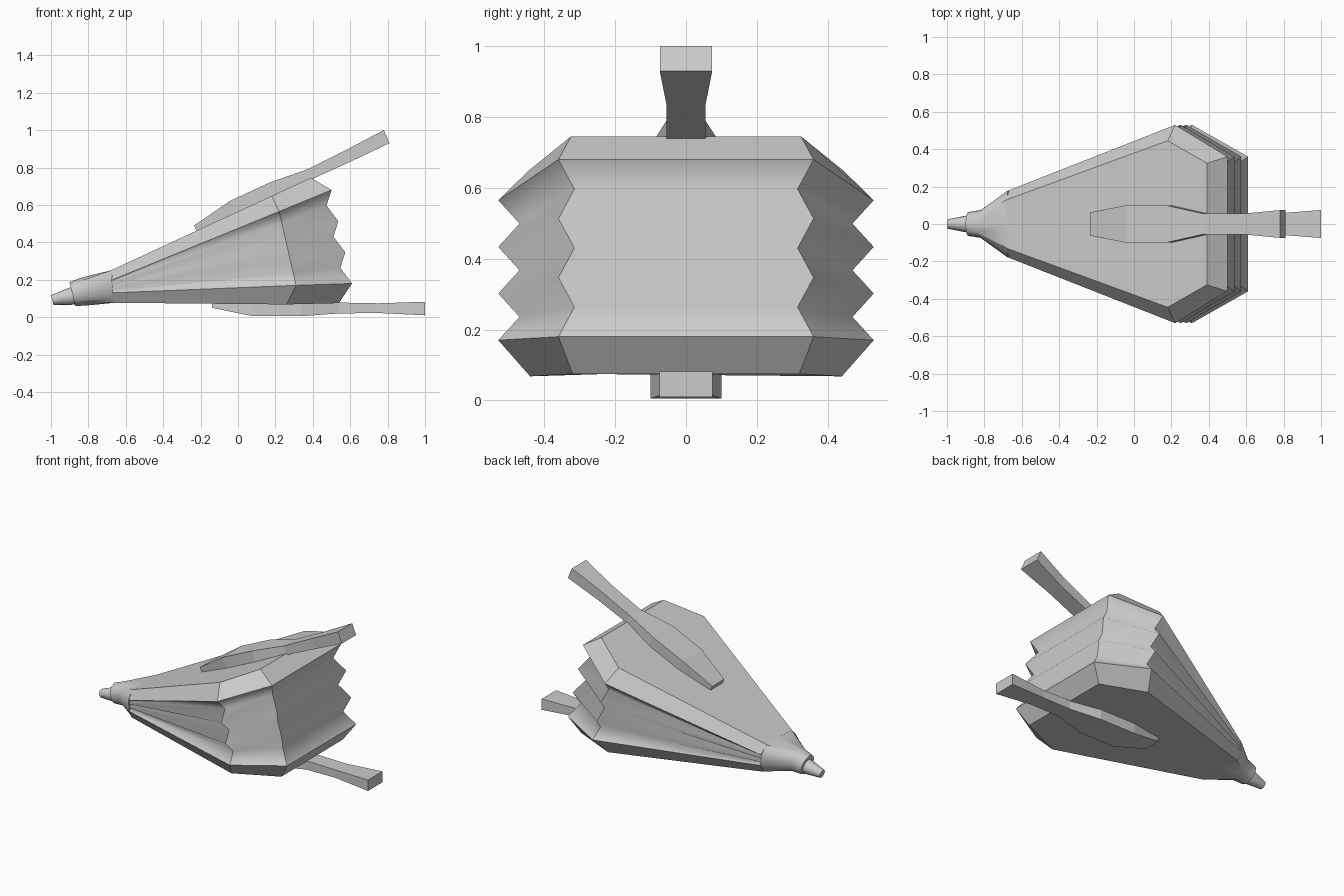
import bpy, bmesh
from math import cos, sin, atan2, hypot, tau
from mathutils import Vector

if "Cube" in bpy.data.objects:
    bpy.data.objects.remove(bpy.data.objects["Cube"])


def lerp(a, b, t):
    return a + (b - a) * t


def add_object(name, bm, smooth_angle=None):
    bmesh.ops.recalc_face_normals(bm, faces=bm.faces)
    me = bpy.data.meshes.new(name)
    bm.to_mesh(me)
    bm.free()
    ob = bpy.data.objects.new(name, me)
    bpy.context.collection.objects.link(ob)
    if smooth_angle:
        bpy.ops.object.select_all(action='DESELECT')
        ob.select_set(True)
        bpy.context.view_layer.objects.active = ob
        bpy.ops.object.shade_smooth_by_angle(angle=smooth_angle)
    return ob


def loft(rings, caps=True):
    """Skin closed rings of points into a bmesh; returns it and the vertex rows."""
    bm = bmesh.new()
    rows = [[bm.verts.new(p) for p in r] for r in rings]
    n = len(rows[0])
    for a, b in zip(rows, rows[1:]):
        for i in range(n):
            j = (i + 1) % n
            bm.faces.new((a[i], a[j], b[j], b[i]))
    if caps:
        bm.faces.new(rows[0])
        bm.faces.new(rows[-1])
    return bm, rows


def mirrored(half):
    """Complete a half outline (y > 0) across the y = 0 plane."""
    return half + [(x, -y, z) for x, y, z in reversed(half)]


# boards: wide rim against the leather, bevelled in to the outer face
top_rim = mirrored([(-.67, .18, .20), (.22, .53, .565), (.50, .36, .68)])
top_face = mirrored([(-.68, .13, .25), (.18, .445, .648), (.39, .325, .745)])
add_object("top_board", loft([top_rim, top_face])[0])

bottom_rim = mirrored([(-.67, .18, .13), (.31, .53, .17), (.61, .36, .18)])
bottom_face = mirrored([(-.67, .15, .077), (.26, .44, .068), (.54, .32, .075)])
add_object("bottom_board", loft([bottom_rim, bottom_face])[0])

# pleated leather: alternating peaks and valleys between the two rims
layers = []
for i in range(7):
    t, valley = i / 6, i % 2
    layers.append(mirrored([
        (-.67, .18 - .02 * valley, lerp(.20, .13, t)),
        (lerp(.22, .31, t), .53 - .06 * valley, lerp(.565, .17, t)),
        (lerp(.50, .61, t) - .045 * valley, .36 - .045 * valley, lerp(.68, .18, t))]))
bm, rows = loft(layers, caps=False)
for f in bm.faces:
    f.smooth = True
for a, b in zip(rows, rows[1:]):
    for u, v in zip(a, b):
        bm.edges.get((u, v)).smooth = False
add_object("leather_pleats", bm)

# head block: eight-sided at the boards, round at the nozzle
octagon = [Vector(p) for p in ((.13, .25), (.18, .20), (.18, .13), (.15, .077),
                               (-.15, .077), (-.18, .13), (-.18, .20), (-.13, .25))]
section = []
for i, p in enumerate(octagon):
    section += [p, (p + octagon[(i + 1) % 8]) / 2]


def disc(x, z, r, angles, tilt=.25):
    return [(x - r * tilt * sin(a), r * cos(a), z + r * sin(a)) for a in angles]


angles = [atan2((p.y - .163) / .088, p.x / .18) for p in section]
head = [disc(-.885, .123, .064, angles), disc(-.82, .137, .074, angles),
        [(-.67 - .01 * sin(a), p.x, p.y) for p, a in zip(section, angles)]]
add_object("head_block", loft(head)[0], .7)

# tapered metal nozzle
ring = [tau * i / 16 for i in range(16)]
add_object("nozzle", loft([disc(-.86, .120, .047, ring), disc(-.90, .110, .044, ring),
                           disc(-.993, .092, .026, ring)])[0], .7)


# handles: rectangular sections, (x, z) outer side, (x, z) inner side, half width
def handle(name, stations):
    rings = [[(xo, w, zo), (xo, -w, zo), (xi, -w, zi), (xi, w, zi)]
             for xo, zo, xi, zi, w in stations]
    add_object(name, loft(rings)[0])


handle("top_handle", [
    (-.235, .49, -.22, .455, .062), (-.045, .62, -.01, .55, .10),
    (.17, .72, .20, .65, .10), (.37, .79, .40, .74, .055),
    (.58, .895, .61, .835, .055), (.78, 1.0, .81, .93, .074)])
handle("bottom_handle", [
    (-.14, .05, -.14, .08, .06), (.08, .005, .08, .08, .10),
    (.34, .005, .34, .08, .10), (.54, .02, .54, .078, .055),
    (.75, .022, .75, .074, .055), (1.0, .01, 1.0, .082, .075)])
